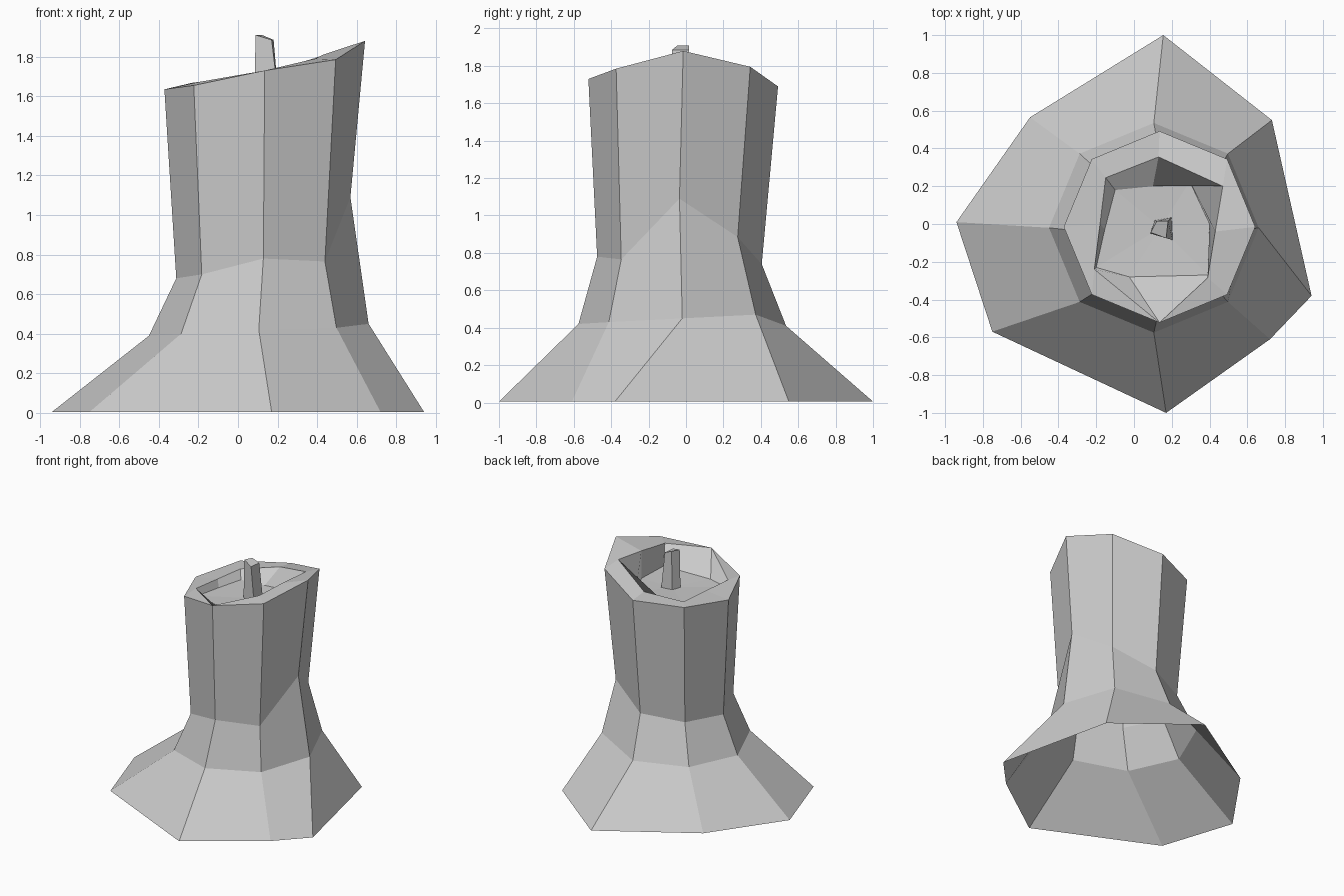
import bpy, bmesh
from math import cos, sin, pi

cube = bpy.data.objects.get("Cube")
if cube:
    bpy.data.objects.remove(cube, do_unlink=True)

# One plain grey for everything
grey = bpy.data.materials.new("plain grey")
grey.use_nodes = True
colour = (0.6, 0.6, 0.6, 1)
grey.diffuse_color = colour
grey.node_tree.nodes["Principled BSDF"].inputs["Base Color"].default_value = colour


def octagon(centre_x, centre_y, radius, heights):
    """Eight points counter-clockwise from +x, each with its own height."""
    return [(centre_x + radius * cos(i * pi / 4),
             centre_y + radius * sin(i * pi / 4), z)
            for i, z in enumerate(heights)]


def loft(name, loops, cap_point=None, cap_face=False):
    """Bridge successive loops with quads, then close the last one."""
    bm = bmesh.new()
    rings = [[bm.verts.new(p) for p in loop] for loop in loops]
    count = len(rings[0])
    for low, high in zip(rings, rings[1:]):
        for i in range(count):
            j = (i + 1) % count
            bm.faces.new((low[i], low[j], high[j], high[i]))
    last = rings[-1]
    if cap_point:
        centre = bm.verts.new(cap_point)
        for i in range(count):
            bm.faces.new((last[i], last[(i + 1) % count], centre))
    if cap_face:
        bm.faces.new(last)
    bmesh.ops.remove_doubles(bm, verts=bm.verts, dist=0.0005)
    mesh = bpy.data.meshes.new(name)
    bm.to_mesh(mesh)
    bm.free()
    mesh.materials.append(grey)
    obj = bpy.data.objects.new(name, mesh)
    bpy.context.scene.collection.objects.link(obj)
    return obj


# Uneven root flare on the ground, open underneath
foot = [(x, y, 0.005) for x, y in (
    (.94, -.38), (.73, .55), (.155, 1), (-.55, .565),
    (-.94, .01), (-.75, -.57), (.17, -1), (.72, -.61))]
ankle = octagon(.105, -.02, .555, (.45, .47, .41, .4, .39, .4, .42, .43))
waist = octagon(.128, -.035, .44, (1.09, .885, .74, .7, .68, .7, .78, .765))

# Slanted cut at the top of the trunk
rim = octagon(.135, -.015, .507,
              (1.88, 1.795, 1.69, 1.67, 1.635, 1.655, 1.73, 1.785))

# Jagged lip of the hollow, touching the rim at the front
lip = [(.43, -.04, 1.81), (.47, .2, 1.82), (.13, .355, 1.71),
       (-.15, .245, 1.66), (-.18, 0, 1.665), (-.21, -.24, 1.67),
       rim[6], (.39, -.285, 1.79)]

# Floor of the hollow
floor = [(x, y, 1.61) for x, y in (
    (.4, 0), (.295, .225), (.1, .2), (-.1, .18),
    (-.155, -.03), (-.2, -.23), (-.025, -.28), (.39, -.27))]

loft("stump", [foot, ankle, waist, rim, lip, floor], cap_point=(.14, -.02, 1.6))

# Splinter standing in the hollow
splinter_base = [(x, y, 1.59) for x, y in (
    (.085, -.05), (.205, -.085), (.2, .035), (.11, .02))]
splinter_tip = [(.088, -.045, 1.91), (.17, -.075, 1.885),
                (.18, .015, 1.885), (.12, .015, 1.91)]
loft("splinter", [splinter_base, splinter_tip], cap_face=True)
